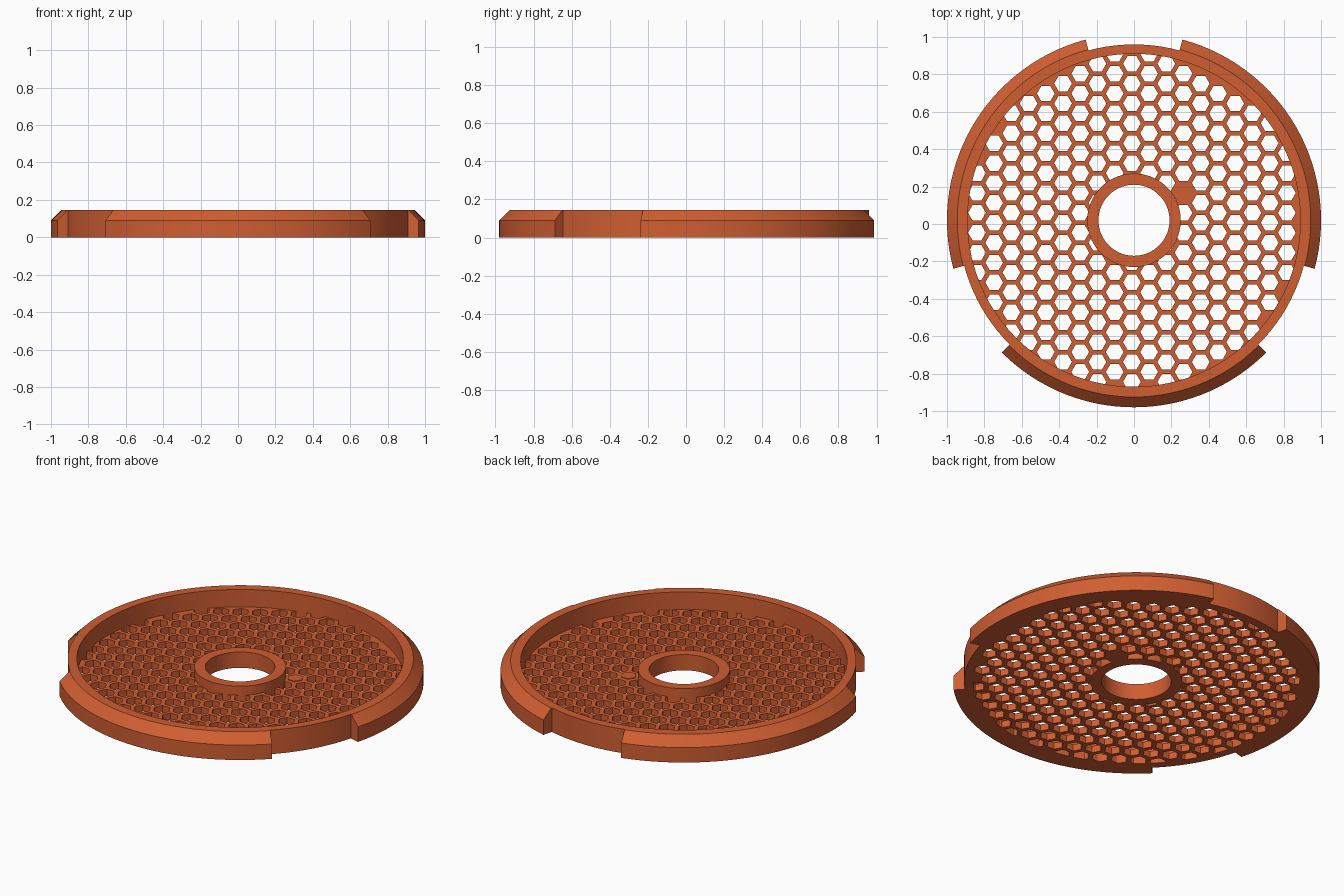
import bpy, bmesh, math

if "Cube" in bpy.data.objects:
    bpy.data.objects.remove(bpy.data.objects["Cube"])

CY = 0.02            # centre of all the circles
HEIGHT = 0.145       # rim height
FLOOR = 0.04         # mesh floor thickness

orange = bpy.data.materials.new("burnt orange")
orange.diffuse_color = (0.63, 0.112, 0.032, 1)
orange.use_nodes = True
orange.node_tree.nodes["Principled BSDF"].inputs["Base Color"].default_value = orange.diffuse_color


def finish(bm, name, smooth=True):
    bmesh.ops.recalc_face_normals(bm, faces=bm.faces)
    me = bpy.data.meshes.new(name)
    bm.to_mesh(me)
    bm.free()
    me.materials.append(orange)
    ob = bpy.data.objects.new(name, me)
    bpy.context.collection.objects.link(ob)
    if smooth:
        bpy.ops.object.select_all(action='DESELECT')
        ob.select_set(True)
        bpy.context.view_layer.objects.active = ob
        bpy.ops.object.shade_smooth_by_angle(angle=math.radians(30))
    return ob


def sweep(name, profile, start=0, stop=360, steps=120, smooth=True):
    """Turn a closed (radius, z) profile about the centre axis."""
    bm = bmesh.new()
    full = stop - start == 360
    rings = []
    for i in range(steps if full else steps + 1):
        a = math.radians(start + (stop - start) * i / steps)
        rings.append([bm.verts.new((r * math.cos(a), CY + r * math.sin(a), z))
                      for r, z in profile])
    n = len(profile)
    pairs = list(zip(rings, rings[1:]))
    if full:
        pairs.append((rings[-1], rings[0]))
    else:
        bm.faces.new(rings[0])
        bm.faces.new(rings[-1])
    for a, b in pairs:
        for k in range(n):
            bm.faces.new((a[k], a[(k + 1) % n], b[(k + 1) % n], b[k]))
    return finish(bm, name, smooth)


def box(r0, r1, z1):
    return [(r0, 0), (r1, 0), (r1, z1), (r0, z1)]


def hexagon(bm, x, y, r, z0, z1):
    low, high = [[bm.verts.new((x + r * math.cos(k * math.pi / 3),
                                y + r * math.sin(k * math.pi / 3), z))
                  for k in range(6)] for z in (z0, z1)]
    bm.faces.new(low[::-1])
    bm.faces.new(high)
    for k in range(6):
        j = (k + 1) % 6
        bm.faces.new((low[k], low[j], high[j], high[k]))


# Rim and hub
sweep("rim", box(0.89, 0.94, HEIGHT))
sweep("hub", box(0.19, 0.25, 0.095), steps=72)

# Three chamfered tabs around the rim
tab = [(0.94, 0), (1.0, 0), (1.0, 0.09), (0.945, HEIGHT), (0.94, HEIGHT)]
for i in range(3):
    sweep(f"rim_tab_{i + 1}", tab, -15 + 120 * i, 75 + 120 * i, steps=30)

# Honeycomb floor between hub and rim
PITCH = 0.1063
COLUMN = PITCH * math.sqrt(3) / 2
HOLE = 0.0475
PLUG_X, PLUG_Y = 0.265, 0.166

floor = sweep("honeycomb_floor", box(0.25, 0.89, FLOOR), smooth=False)
bm = bmesh.new()
for i in range(-15, 12):
    for j in range(-14, 14):
        x = PLUG_X + i * COLUMN
        y = PLUG_Y + (j + 0.5 * (i % 2)) * PITCH
        if 0.21 < math.hypot(x, y - CY) < 0.9 and (i, j) != (0, 0):
            hexagon(bm, x, y, HOLE, -0.05, FLOOR + 0.05)
cutter = finish(bm, "hole_cutter", False)
cutter.hide_render = True
mod = floor.modifiers.new("holes", 'BOOLEAN')
mod.operation = 'DIFFERENCE'
mod.solver = 'EXACT'
mod.object = cutter
bpy.context.view_layer.objects.active = floor
bpy.ops.object.modifier_apply(modifier=mod.name)
bpy.data.objects.remove(cutter)

# The one closed cell beside the hub
bm = bmesh.new()
hexagon(bm, PLUG_X, PLUG_Y, 0.045, 0.01, FLOOR + 0.004)
finish(bm, "closed_cell", False)
